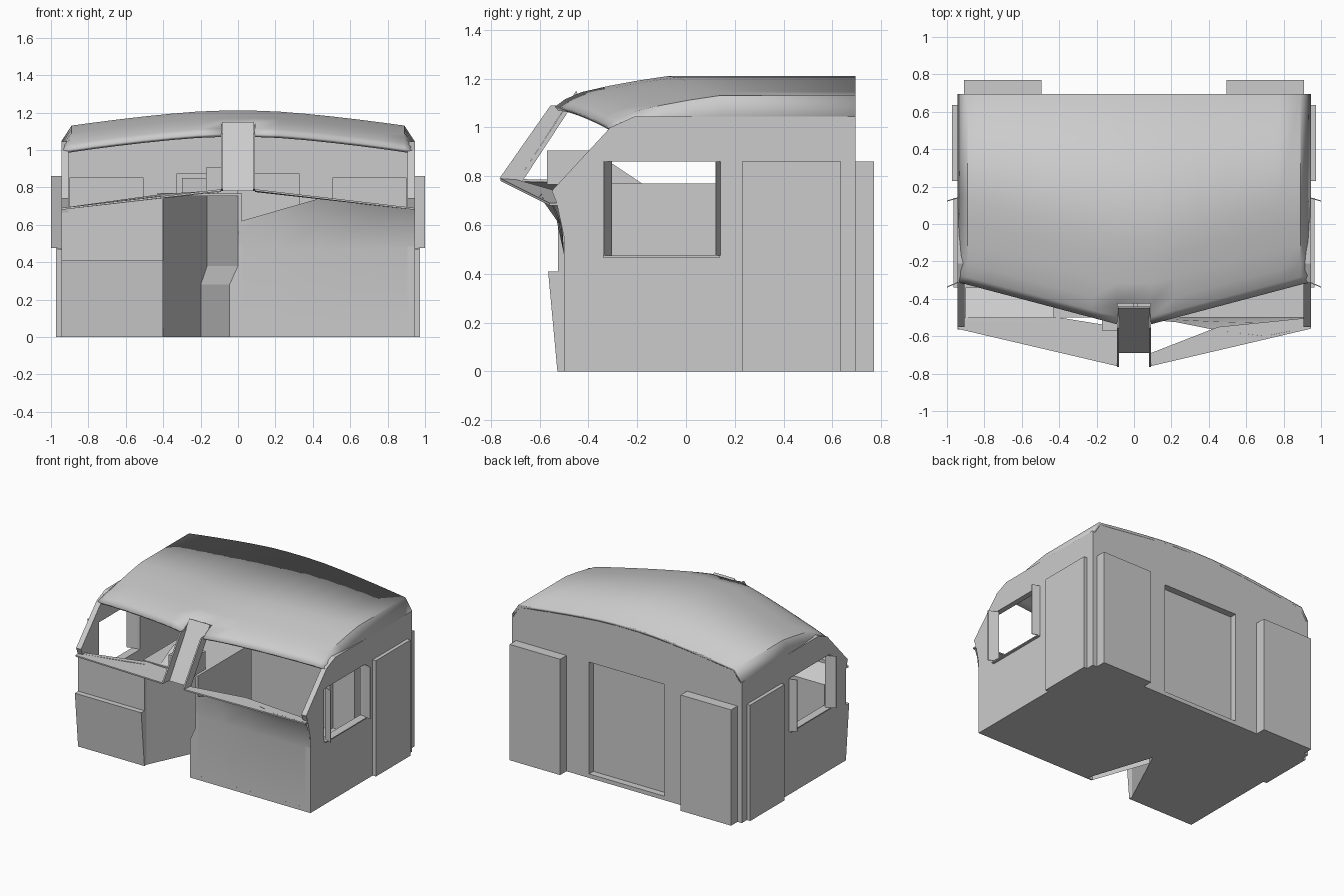
import bpy, bmesh
from mathutils import Vector

if "Cube" in bpy.data.objects:
    bpy.data.objects.remove(bpy.data.objects["Cube"], do_unlink=True)

grey = bpy.data.materials.new("plain_grey")
grey.use_nodes = True
colour = (0.6, 0.6, 0.6, 1)
grey.diffuse_color = colour
grey.node_tree.nodes["Principled BSDF"].inputs["Base Color"].default_value = colour


def add(name, bm):
    bmesh.ops.recalc_face_normals(bm, faces=bm.faces)
    mesh = bpy.data.meshes.new(name)
    bm.to_mesh(mesh)
    bm.free()
    ob = bpy.data.objects.new(name, mesh)
    bpy.context.collection.objects.link(ob)
    mesh.materials.append(grey)
    return ob


def plate(name, points, depth):
    """Polygon in 3D pushed along a depth vector."""
    bm = bmesh.new()
    face = bm.faces.new([bm.verts.new(p) for p in points])
    out = bmesh.ops.extrude_face_region(bm, geom=[face], use_keep_orig=True)
    moved = [v for v in out["geom"] if isinstance(v, bmesh.types.BMVert)]
    bmesh.ops.translate(bm, verts=moved, vec=depth)
    return add(name, bm)


def side_slab(name, yz, x0, x1):
    return plate(name, [(x0, y, z) for y, z in yz], (x1 - x0, 0, 0))


def flat_slab(name, xy, z0, z1):
    return plate(name, [(x, y, z0) for x, y in xy], (0, 0, z1 - z0))


def box(name, x0, x1, y0, y1, z0, z1):
    return flat_slab(name, [(x0, y0), (x1, y0), (x1, y1), (x0, y1)], z0, z1)


def cut(target, cutter):
    mod = target.modifiers.new("opening", "BOOLEAN")
    mod.operation = "DIFFERENCE"
    mod.solver = "EXACT"
    mod.object = cutter
    cutter.hide_render = True
    cutter.hide_set(True)


def smooth(ob, angle=0.5):
    bpy.ops.object.select_all(action="DESELECT")
    ob.select_set(True)
    bpy.context.view_layer.objects.active = ob
    bpy.ops.object.shade_smooth_by_angle(angle=angle)


def surface(name, rows, skip=lambda c: False):
    """Grid of points joined into quads."""
    bm = bmesh.new()
    grid = [[bm.verts.new(p) for p in row] for row in rows]
    for r, s in zip(grid, grid[1:]):
        for quad in zip(r, r[1:], s[1:], s):
            centre = sum((v.co for v in quad), Vector()) / 4
            if not skip(centre):
                bm.faces.new(quad)
    return add(name, bm)


# Roof: crowned shell, falling away towards a V-shaped front edge
half = [0.09, 0.22, 0.36, 0.5, 0.64, 0.77, 0.89, 0.945]
columns = [-x for x in reversed(half)] + half


def crown(x):
    x = abs(x)
    return 1.045 if x > 0.9 else 1.21 - 0.08 * (max(x - 0.12, 0) / 0.77) ** 1.35


def roof_row(dist, drop):
    row = []
    for x in columns:
        front = -0.56 + 0.25 * abs(x) / 0.945
        y = 0.695 if dist is None else front + dist
        row.append((x, y, crown(x) - drop * (0.4 if abs(x) > 0.9 else 1)))
    return row


falls = [(0, 0.125), (0.04, 0.095), (0.11, 0.065), (0.22, 0.04),
         (0.34, 0.018), (0.46, 0), (None, 0)]
roof = surface("roof", [roof_row(*f) for f in falls],
               lambda c: abs(c.x) < 0.05 and c.y < -0.43)
solid = roof.modifiers.new("thickness", "SOLIDIFY")
solid.thickness = 0.02
solid.offset = -1 if roof.data.polygons[0].normal.z > 0 else 1
smooth(roof)

# Floor with the front stairwell notch
flat_slab("floor", [(0.945, 0.695), (-0.945, 0.695), (-0.945, -0.5), (-0.4, -0.5),
                    (-0.165, 0), (0, -0.5), (0.945, -0.5)], 0, 0.03)

# Side walls, doors, window deflectors
wall_outline = [(-0.5, 0), (0.695, 0), (0.695, 1.045), (-0.21, 1.045), (-0.31, 1.0),
                (-0.55, 0.74), (-0.53, 0.69), (-0.5, 0.55)]
for s, label in ((1, "left"), (-1, "right")):
    wall = side_slab(label + "_wall", wall_outline, s * 0.945, s * 0.905)
    cut(wall, box(label + "_window_cutter", s * 0.8, s * 1.1, -0.34, 0.14, 0.475, 0.86))
    box(label + "_side_door", s * 0.94, s * 0.972, 0.23, 0.635, 0, 0.86)
    box(label + "_window_rail", s * 0.94, s * 0.965, -0.34, 0.14, 0.467, 0.475)
    for part, y0, y1, top in (("front", -0.31, -0.34, 0.86), ("rear", 0.14, 0.12, 0.86)):
        flat_slab(f"{label}_{part}_deflector",
                  [(s * 0.93, y0), (s, y1), (s, y1 + 0.006), (s * 0.93, y0 + 0.006)],
                  0.475, top)

# Back wall with doorway and hollow cabinets
outline = [(-0.945, 0)] + [(x, crown(x) - 0.004) for x in columns] + [(0.945, 0)]
back = plate("back_wall", [(x, 0.695, z) for x, z in outline], (0, -0.05, 0))
cut(back, box("doorway_cutter", -0.31, 0.31, 0.6, 0.8, -0.1, 0.86))
box("back_door", -0.33, 0.33, 0.61, 0.645, 0, 0.875)
for s, label in ((1, "left"), (-1, "right")):
    cabinet = box(label + "_back_cabinet", s * 0.495, s * 0.91, 0.69, 0.77, 0, 0.86)
    hollow = box(label + "_cabinet_cutter", s * 0.505, s * 0.9, 0.6, 0.755, 0.03, 0.85)
    cut(back, hollow)
    cut(cabinet, hollow)

# Stairwell walls, doubling as the middle console
flat_slab("console", [(0, -0.5), (-0.165, 0), (-0.4, -0.5), (-0.43, -0.5),
                      (-0.43, 0.13), (0.02, 0.13), (0.02, -0.5)], 0, 0.76)
flat_slab("console_top", [(-0.43, -0.5), (-0.43, 0.13), (0.02, 0.13), (0.02, -0.5)],
          0.755, 0.77)
surface("stairwell_kick_panel",
        [[(-0.045, -0.5, 0), (-0.2, -0.07, 0)],
         [(-0.045, -0.5, 0.28), (-0.2, -0.07, 0.28)],
         [(0, -0.5, 0.38), (-0.165, 0, 0.38)]])
plate("kick_panel_end", [(0, -0.5, 0), (-0.045, -0.5, 0), (-0.045, -0.5, 0.28),
                         (0, -0.5, 0.38)], (0, 0.01, 0))

# Left nose panel, rolling forward to meet the sill
crest = [(0, -0.5, 0.615), (0.225, -0.525, 0.68), (0.45, -0.57, 0.745),
         (0.7, -0.6, 0.718), (0.945, -0.55, 0.69)]
rows = [[(x, -0.5, 0) for x, y, z in crest], [(x, -0.498, 0.47) for x, y, z in crest],
        [(x, -0.505 + (y + 0.5) * 0.25, 0.47 + (z - 0.47) * 0.6) for x, y, z in crest],
        crest]
smooth(surface("left_nose_panel", rows), 1.0)

# Right nose: upper wall and a raked lower box
plate("right_nose_wall", [(-0.945, -0.525, 0), (-0.4, -0.525, 0), (-0.4, -0.525, 0.755),
                          (-0.945, -0.525, 0.69)], (0, 0.025, 0))
side_slab("right_nose_box", [(-0.5, 0), (-0.527, 0), (-0.565, 0.41), (-0.5, 0.41)],
          -0.945, -0.4)

# Windshield sill, one wing per side
drop = (0, 0, -0.01)
plate("right_sill", [(-0.09, -0.76, 0.79), (-0.945, -0.56, 0.69), (-0.945, -0.5, 0.69),
                     (-0.4, -0.5, 0.765), (-0.09, -0.55, 0.785)], drop)
plate("left_sill", [(0.09, -0.76, 0.79), (0.945, -0.56, 0.69), (0.945, -0.5, 0.69),
                    (0.45, -0.55, 0.745), (0.09, -0.69, 0.785)], drop)

# Centre windshield post: recessed face between two flanges
side_slab("centre_post", [(-0.69, 0.78), (-0.45, 1.15), (-0.44, 1.13), (-0.67, 0.78)],
          -0.085, 0.085)
for s, label in ((1, "left"), (-1, "right")):
    side_slab(label + "_post_flange", [(-0.765, 0.79), (-0.69, 0.78), (-0.49, 1.09),
                                       (-0.555, 1.09)], s * 0.08, s * 0.09)

# Driver's desk and control box
side_slab("driver_desk", [(-0.5, 0.03), (-0.5, 0.69), (-0.34, 0.62), (-0.34, 0.03)],
          -0.9, -0.43)
side_slab("instrument_hood", [(-0.5, 0.76), (-0.33, 0.85), (-0.3, 0.85), (-0.18, 0.77)],
          -0.3, -0.17)
box("control_box", -0.17, 0.0, -0.57, -0.38, 0.765, 0.905)
